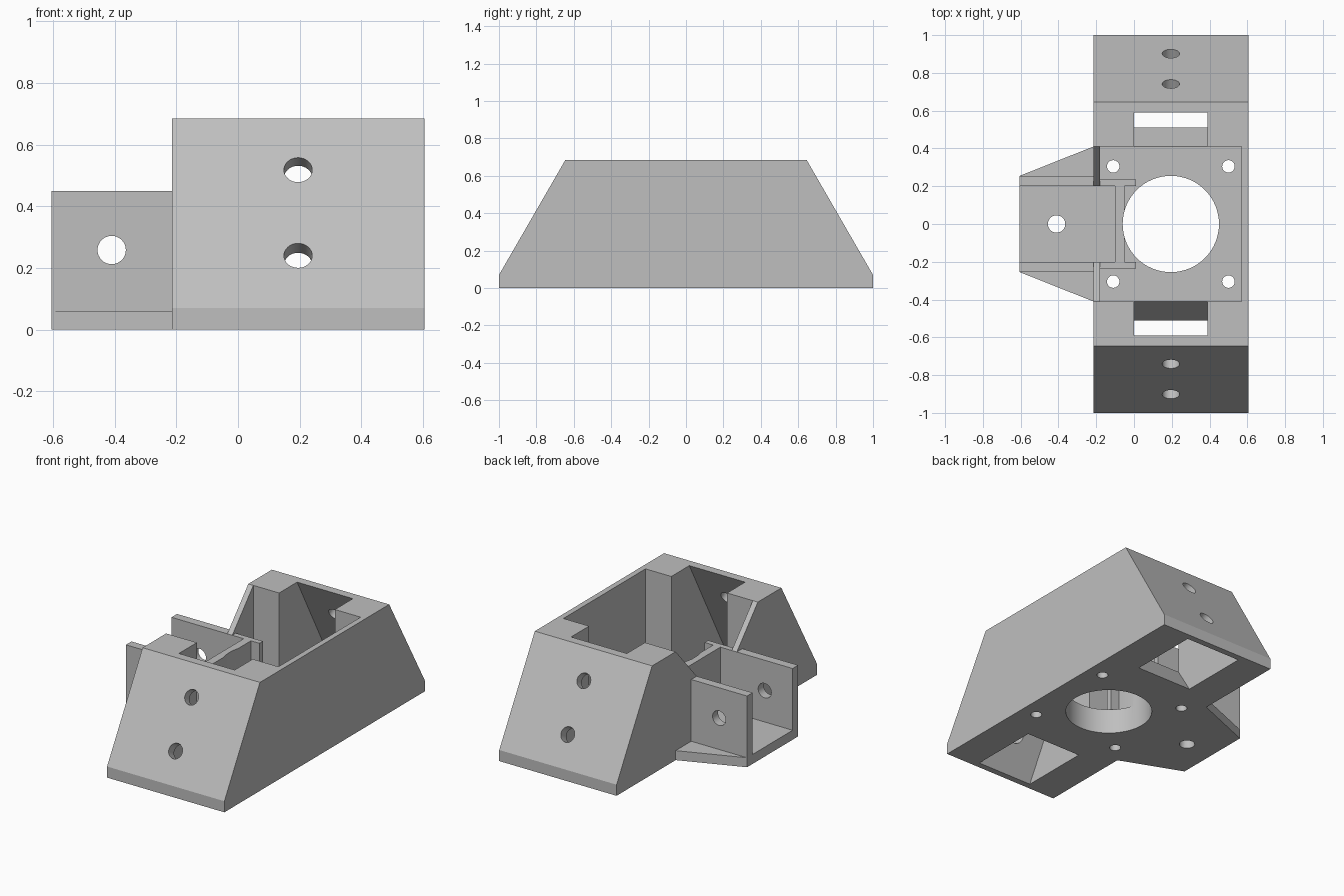
import bpy, bmesh, math
from mathutils import Vector, Matrix

cube = bpy.data.objects.get("Cube")
if cube:
    bpy.data.objects.remove(cube, do_unlink=True)

grey = bpy.data.materials.new("plain_grey")
grey.use_nodes = True
colour = (0.52, 0.52, 0.52, 1)
grey.diffuse_color = colour
grey.node_tree.nodes["Principled BSDF"].inputs["Base Color"].default_value = colour


def add_object(name, bm):
    bmesh.ops.recalc_face_normals(bm, faces=bm.faces)
    mesh = bpy.data.meshes.new(name)
    bm.to_mesh(mesh)
    bm.free()
    mesh.materials.append(grey)
    obj = bpy.data.objects.new(name, mesh)
    bpy.context.collection.objects.link(obj)
    return obj


def prism(name, profile, axis, lo, hi):
    """Extrude a (y, z) profile along x, or an (x, y) profile along z."""
    bm = bmesh.new()
    place = (lambda a, b: (lo, a, b)) if axis == "x" else (lambda a, b: (a, b, lo))
    face = bm.faces.new([bm.verts.new(place(a, b)) for a, b in profile])
    step = Vector((hi - lo, 0, 0)) if axis == "x" else Vector((0, 0, hi - lo))
    grown = bmesh.ops.extrude_face_region(bm, geom=[face])["geom"]
    bmesh.ops.translate(bm, vec=step, verts=[g for g in grown if isinstance(g, bmesh.types.BMVert)])
    return add_object(name, bm)


def box(name, x0, x1, half_y, z0, z1):
    outline = [(x0, -half_y), (x1, -half_y), (x1, half_y), (x0, half_y)]
    return prism(name, outline, "z", z0, z1)


def cylinder(name, centre, direction, radius, length, sides=32):
    bm = bmesh.new()
    turn = Vector(direction).to_track_quat("Z", "Y").to_matrix().to_4x4()
    bmesh.ops.create_cone(bm, cap_ends=True, segments=sides, radius1=radius, radius2=radius,
                          depth=length, matrix=Matrix.Translation(centre) @ turn)
    return add_object(name, bm)


def combine(target, tool, operation):
    mod = target.modifiers.new(operation.lower(), "BOOLEAN")
    mod.operation = operation
    mod.solver = "EXACT"
    mod.object = tool
    bpy.context.view_layer.objects.active = target
    bpy.ops.object.modifier_apply(modifier=mod.name)
    bpy.data.objects.remove(tool, do_unlink=True)


def mirrored(half):
    return half + [(-y, z) for y, z in reversed(half)]


FLOOR, TOP, RIM = 0.16, 0.685, 0.45

# Main housing with sloping ends
housing = prism("motor_mount_housing", mirrored([(1, 0), (1, 0.07), (0.645, TOP)]), "x", -0.215, 0.605)


def cut(tool):
    combine(housing, tool, "DIFFERENCE")


def join(tool):
    combine(housing, tool, "UNION")


# Motor cavity and the V-shaped opening in its side wall
cut(box("cavity", -0.18, 0.57, 0.41, FLOOR, 1))
cut(prism("side_opening", mirrored([(0.2, RIM), (0.41, TOP), (0.41, 1)]), "x", -0.3, -0.15))

# Side bracket: tapered base, twin cheeks and the narrower part inside
join(prism("bracket_base", [(-0.605, -0.255), (-0.2, -0.416), (-0.2, 0.416), (-0.605, 0.255)], "z", 0, 0.06))
join(box("bracket_block", -0.605, -0.18, 0.255, 0, RIM))
join(box("bracket_inner_block", -0.19, 0.01, 0.235, 0.1, RIM))
cut(box("bracket_slot", -0.8, -0.1, 0.2, 0.06, 1))
cut(box("inner_recess", -0.05, 0.1, 0.2, FLOOR, 1))

# Pockets behind the sloping ends, open at top and bottom
for s in (1, -1):
    pocket = [(0.51, -0.1), (0.96, -0.1), (0.96, 0), (0.59, TOP), (0.59, 1),
              (0.35, 1), (0.35, 0.2), (0.41, FLOOR + 0.001), (0.51, 0)]
    cut(prism("pocket", [(s * y, z) for y, z in pocket], "x", 0, 0.39))

# Motor bore and its four screw holes
cut(cylinder("bore", (0.195, 0, 0.3), (0, 0, 1), 0.255, 1, 64))
for x in (-0.11, 0.5):
    for y in (-0.305, 0.305):
        cut(cylinder("screw_hole", (x, y, 0.1), (0, 0, 1), 0.033, 0.4))

# Mounting holes square to the sloping ends
rise, run = TOP - 0.07, 1 - 0.645
for s in (1, -1):
    for z in (0.24, 0.518):
        y = 1 - run * (z - 0.07) / rise
        cut(cylinder("mounting_hole", (0.195, s * y, z), (0, s * rise, run), 0.046, 0.2))

# Bracket pivot holes, across and through the base
cut(cylinder("pivot_hole", (-0.41, 0, 0.258), (0, 1, 0), 0.046, 1))
cut(cylinder("base_hole", (-0.41, 0, 0), (0, 0, 1), 0.046, 0.3))

# Smooth the holes, keep every edge crisp
bpy.ops.object.select_all(action="DESELECT")
housing.select_set(True)
bpy.context.view_layer.objects.active = housing
bpy.ops.object.shade_smooth_by_angle(angle=math.radians(25))
